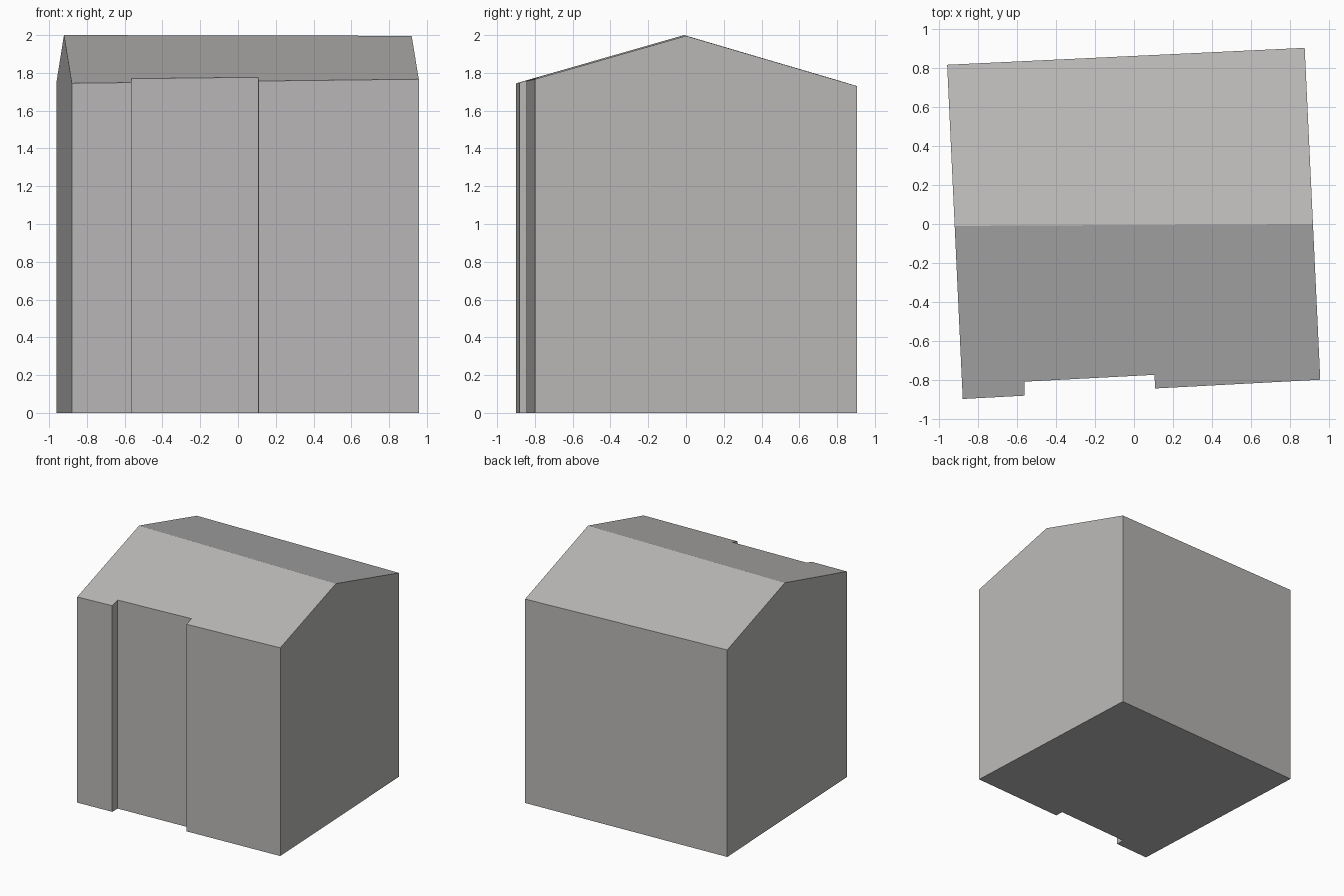
import bpy, bmesh
from mathutils import Vector

if "Cube" in bpy.data.objects:
    bpy.data.objects.remove(bpy.data.objects["Cube"])

# Materials
grey = bpy.data.materials.new("light_grey")
grey.diffuse_color = (0.49, 0.48, 0.475, 1)
grey.use_nodes = True
grey.node_tree.nodes["Principled BSDF"].inputs["Base Color"].default_value = grey.diffuse_color

# Slightly rotated footprint with a shallow recess in the front wall
footprint = [(-0.88, -0.899), (-0.563, -0.882), (-0.563, -0.81), (0.105, -0.775),
             (0.109, -0.845), (0.957, -0.80), (0.877, 0.905), (-0.96, 0.818)]

# Ridge ends and one eave point per roof slope
ridge_l, ridge_r = Vector((-0.92, -0.01, 2.0)), Vector((0.92, 0.0, 1.996))
eaves = [Vector((-0.88, -0.899, 1.745)), Vector((0.877, 0.905, 1.73))]

# Walls: extrude the footprint past the roof height
bm = bmesh.new()
base = bm.faces.new([bm.verts.new((x, y, 0)) for x, y in footprint])
top = bmesh.ops.extrude_face_region(bm, geom=[base], use_keep_orig=True)["geom"]
bmesh.ops.translate(bm, vec=(0, 0, 2.6),
                    verts=[g for g in top if isinstance(g, bmesh.types.BMVert)])
bmesh.ops.recalc_face_normals(bm, faces=bm.faces[:])

# Roof: slice off everything above each slope and cap it
for eave in eaves:
    normal = (ridge_r - ridge_l).cross(eave - ridge_l).normalized()
    if normal.z < 0:
        normal.negate()
    cut = bmesh.ops.bisect_plane(bm, geom=bm.verts[:] + bm.edges[:] + bm.faces[:],
                                 plane_co=ridge_l, plane_no=normal, clear_outer=True)
    rim = [g for g in cut["geom_cut"] if isinstance(g, bmesh.types.BMEdge)]
    bmesh.ops.edgenet_fill(bm, edges=rim)
bmesh.ops.recalc_face_normals(bm, faces=bm.faces[:])

mesh = bpy.data.meshes.new("house_block")
bm.to_mesh(mesh)
bm.free()
mesh.materials.append(grey)
bpy.context.collection.objects.link(bpy.data.objects.new("house_block", mesh))
